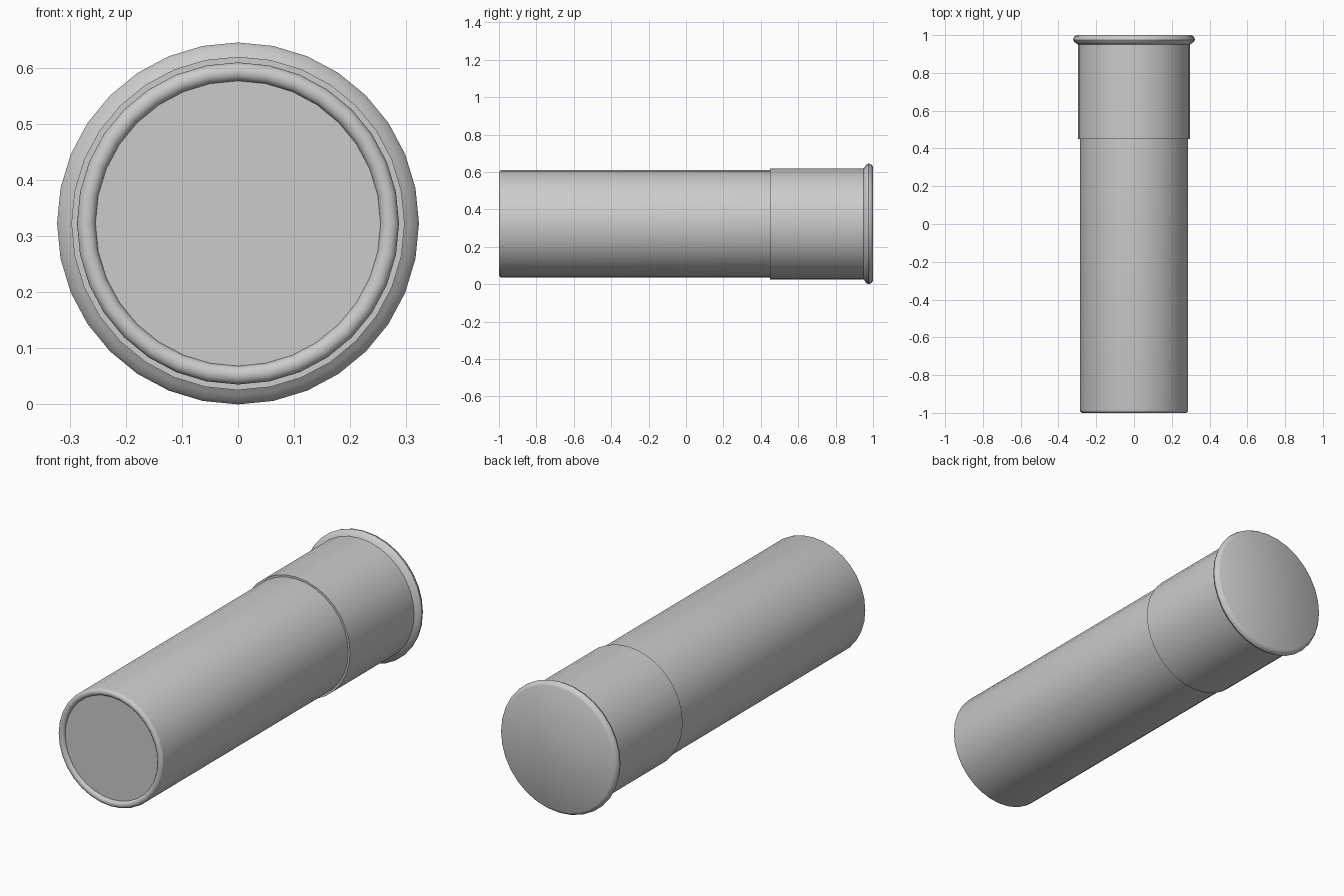
import bpy, bmesh, math

if "Cube" in bpy.data.objects:
    bpy.data.objects.remove(bpy.data.objects["Cube"])

SIDES = 32
CZ = 0.3225  # height of the long axis


def lathe(name, profile):
    """Spin (y, radius) points about the y axis; zero-radius ends become caps."""
    bm = bmesh.new()
    rings = []
    for y, r in profile:
        rings.append([bm.verts.new((r * math.sin(2 * math.pi * i / SIDES), y,
                                    CZ + r * math.cos(2 * math.pi * i / SIDES)))
                      for i in range(SIDES)])
    for a, b in zip(rings, rings[1:]):
        for i in range(SIDES):
            j = (i + 1) % SIDES
            bm.faces.new((a[i], a[j], b[j], b[i]))
    bm.faces.new(rings[0])
    bm.faces.new(rings[-1])
    bmesh.ops.recalc_face_normals(bm, faces=bm.faces)
    mesh = bpy.data.meshes.new(name)
    bm.to_mesh(mesh)
    bm.free()
    obj = bpy.data.objects.new(name, mesh)
    bpy.context.collection.objects.link(obj)
    bpy.ops.object.select_all(action='DESELECT')
    obj.select_set(True)
    bpy.context.view_layer.objects.active = obj
    bpy.ops.object.shade_smooth_by_angle(angle=math.radians(40))
    return obj


# Long tube with a rolled front lip around a slightly recessed disc
lip_mid, lip_half, lip_depth = 0.2705, 0.0165, 0.015
lip = [(-1 + lip_depth * (1 - math.sin(t)), lip_mid - lip_half * math.cos(t))
       for t in [math.pi * k / 8 for k in range(9)]]
lathe("tube", lip + [(0.46, 0.287)])

# Wider rear cap with a flared, rounded rim and flat end
lathe("rear_cap", [(0.45, 0.285), (0.45, 0.297), (0.95, 0.297), (0.956, 0.305),
                   (0.964, 0.317), (0.975, 0.3225), (0.985, 0.320),
                   (0.994, 0.314), (1.0, 0.304)])
